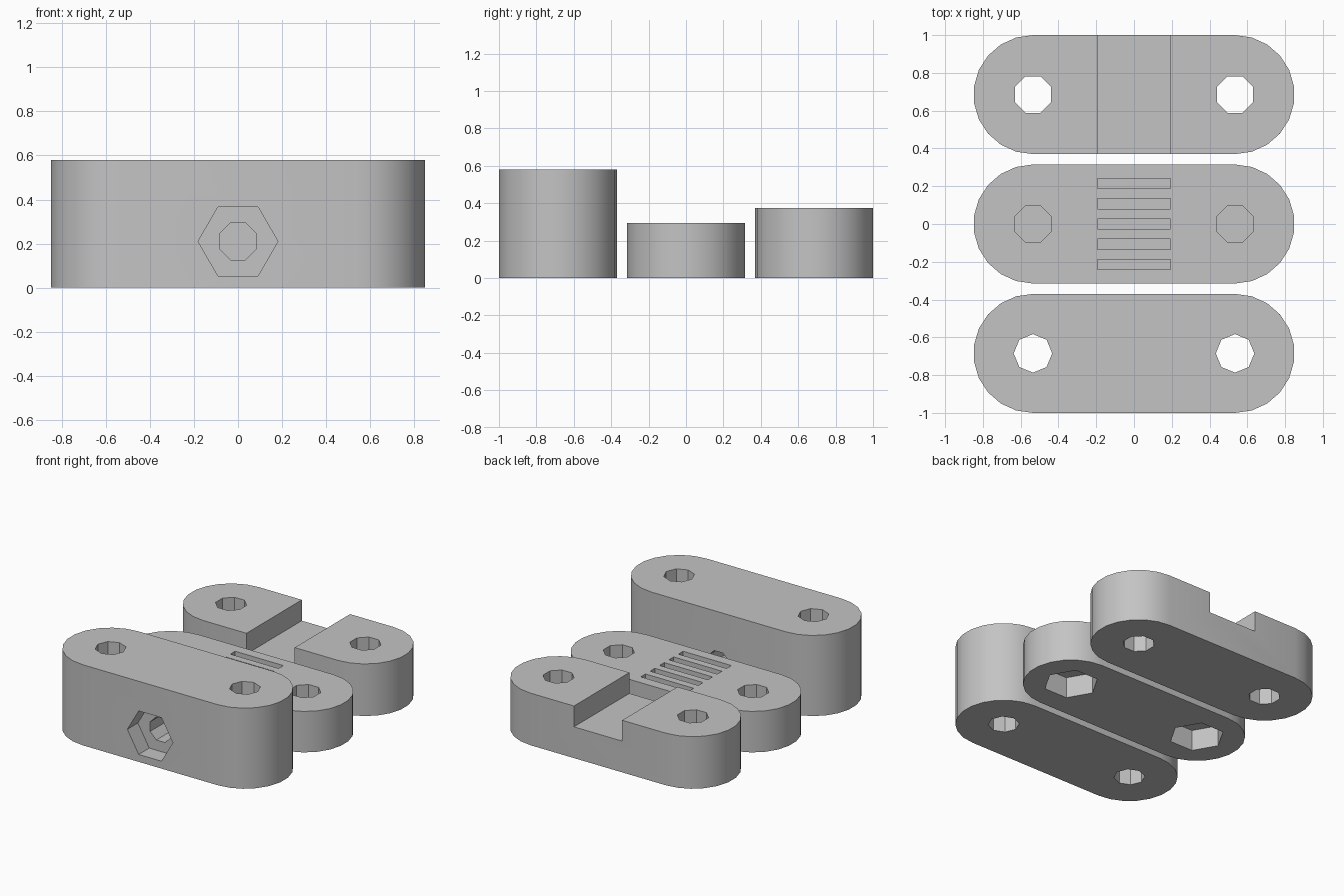
import bpy, bmesh, math
from mathutils import Matrix, Vector

cube = bpy.data.objects.get("Cube")
if cube:
    bpy.data.objects.remove(cube, do_unlink=True)

grey = bpy.data.materials.new("matte grey")
grey.use_nodes = True
colour = (0.55, 0.55, 0.55, 1)
grey.diffuse_color = colour
grey.node_tree.nodes["Principled BSDF"].inputs["Base Color"].default_value = colour

HOLE_X = 0.535     # bolt spacing, also the centre of the rounded ends
END_R = 0.315
CAP_STEPS = 11
GROOVE_HALF = 0.192


def prism(name, outline, z0, z1, matrix=None):
    """Extrude a flat outline from z0 to z1, then place it."""
    bm = bmesh.new()
    face = bm.faces.new([bm.verts.new((x, y, z0)) for x, y in outline])
    new = bmesh.ops.extrude_face_region(bm, geom=[face])["geom"]
    moved = [v for v in new if isinstance(v, bmesh.types.BMVert)]
    bmesh.ops.translate(bm, verts=moved, vec=Vector((0, 0, z1 - z0)))
    if matrix:
        bm.transform(matrix)
    bmesh.ops.recalc_face_normals(bm, faces=bm.faces)
    mesh = bpy.data.meshes.new(name)
    bm.to_mesh(mesh)
    bm.free()
    mesh.materials.append(grey)
    obj = bpy.data.objects.new(name, mesh)
    bpy.context.collection.objects.link(obj)
    return obj


def polygon(sides, radius, cx=0, cy=0, turn=0):
    angles = [turn + math.tau * i / sides for i in range(sides)]
    return [(cx + radius * math.cos(a), cy + radius * math.sin(a)) for a in angles]


def rectangle(hx, hy, cy=0):
    return [(-hx, cy - hy), (hx, cy - hy), (hx, cy + hy), (-hx, cy + hy)]


def bar(name, y, height):
    """Bar with two rounded ends."""
    outline = []
    for side, start in ((1, -math.pi / 2), (-1, math.pi / 2)):
        for i in range(CAP_STEPS + 1):
            a = start + math.pi * i / CAP_STEPS
            outline.append((side * HOLE_X + END_R * math.cos(a), y + END_R * math.sin(a)))
    return prism(name, outline, 0, height)


def select(obj):
    bpy.ops.object.select_all(action="DESELECT")
    obj.select_set(True)
    bpy.context.view_layer.objects.active = obj


def cut(obj, *args):
    cutter = prism("cutter", *args)
    mod = obj.modifiers.new("cut", "BOOLEAN")
    mod.operation = "DIFFERENCE"
    mod.solver = "EXACT"
    mod.object = cutter
    select(obj)
    bpy.ops.object.modifier_apply(modifier=mod.name)
    bpy.data.objects.remove(cutter, do_unlink=True)


EIGHTH = math.pi / 8
front_bar = bar("front_bar", -0.685, 0.58)
middle_bar = bar("middle_bar", 0, 0.295)
back_bar = bar("back_bar", 0.685, 0.375)

# Bolt holes; the middle bar has blind holes over hexagonal nut pockets
for x in (-HOLE_X, HOLE_X):
    cut(front_bar, polygon(8, 0.102, x, -0.685), -0.1, 1)
    cut(back_bar, polygon(8, 0.104, x, 0.685, EIGHTH), -0.1, 1)
    cut(middle_bar, polygon(8, 0.104, x, 0, EIGHTH), 0.165, 1)
    cut(middle_bar, polygon(6, 0.181, x, 0), -0.1, 0.15)

# Cross hole and nut pocket through the front bar
sideways = Matrix.Translation((0, -1, 0.21)) @ Matrix.Rotation(-math.pi / 2, 4, "X")
cut(front_bar, polygon(6, 0.181), -0.1, 0.12, sideways)
cut(front_bar, polygon(8, 0.09, turn=EIGHTH), -0.1, 0.8, sideways)

# Belt teeth slots in the middle bar
for i in range(-2, 3):
    cut(middle_bar, rectangle(GROOVE_HALF, 0.027, i * 0.107), 0.225, 1)

# Wide channel across the back bar
cut(back_bar, rectangle(GROOVE_HALF, 0.5, 0.685), 0.225, 1)

for obj in (front_bar, middle_bar, back_bar):
    select(obj)
    bpy.ops.object.shade_smooth_by_angle(angle=math.radians(30))
